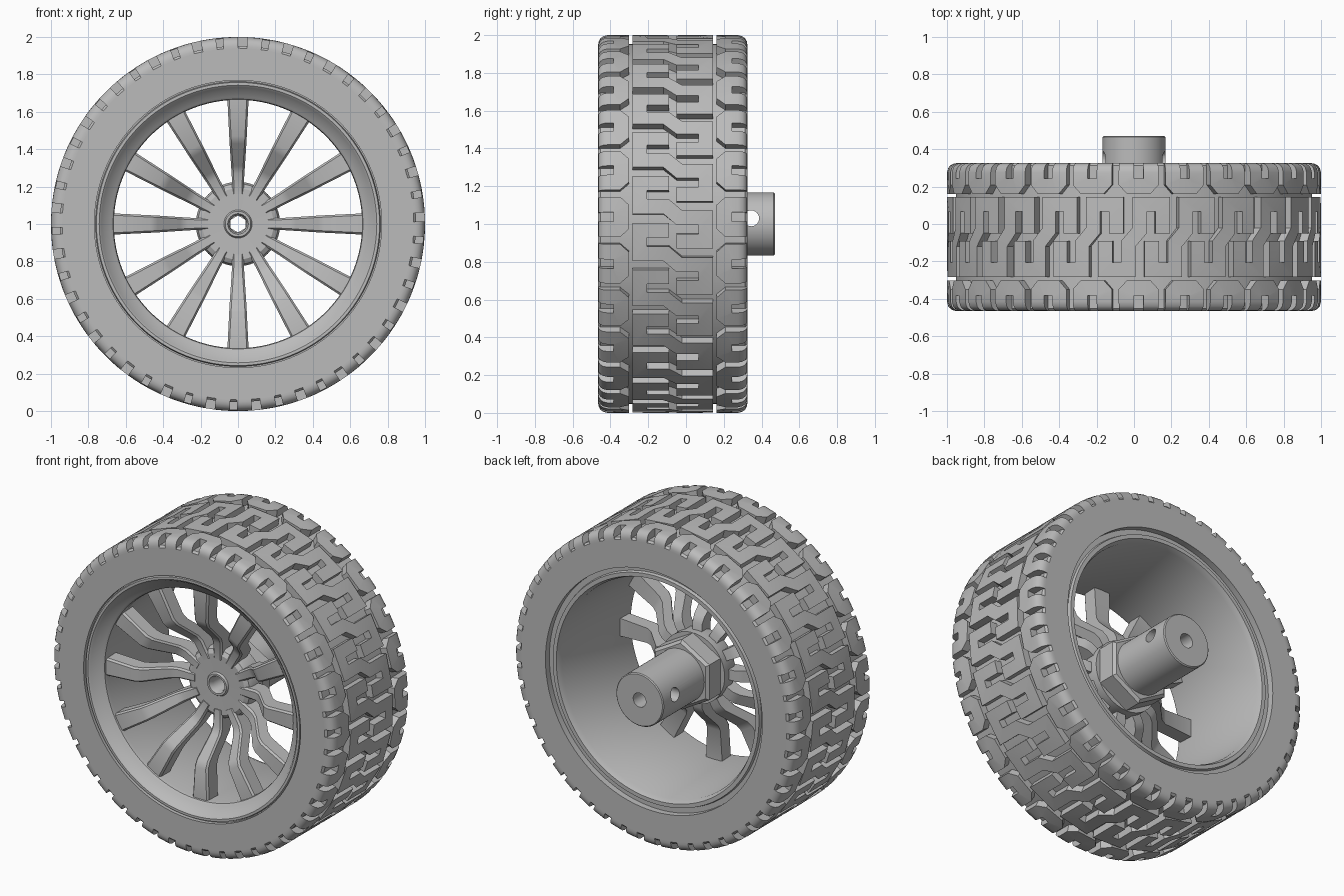
import bpy, bmesh, math
from mathutils import Vector

cube = bpy.data.objects.get("Cube")
if cube:
    bpy.data.objects.remove(cube, do_unlink=True)

grey = bpy.data.materials.new("plain grey")
grey.use_nodes = True
COLOUR = (0.5, 0.5, 0.5, 1)
grey.diffuse_color = COLOUR
grey.node_tree.nodes["Principled BSDF"].inputs["Base Color"].default_value = COLOUR

MID = -0.07       # middle of the tyre width
HALF = 0.395      # half of the tyre width
PITCHES = 25      # tread repeats
PITCH = 2 * math.pi / PITCHES


def polar(r, angle, y):
    """Point around the wheel axis; angle 0 is straight up."""
    return Vector((r * math.sin(angle), y, 1 + r * math.cos(angle)))


def finish(name, bm, angle=30):
    bmesh.ops.recalc_face_normals(bm, faces=bm.faces)
    mesh = bpy.data.meshes.new(name)
    bm.to_mesh(mesh)
    bm.free()
    mesh.materials.append(grey)
    obj = bpy.data.objects.new(name, mesh)
    bpy.context.collection.objects.link(obj)
    bpy.ops.object.select_all(action='DESELECT')
    bpy.context.view_layer.objects.active = obj
    obj.select_set(True)
    bpy.ops.object.shade_smooth_by_angle(angle=math.radians(angle))
    return obj


def revolve(name, profile, steps=100):
    """Spin a closed (radius, y) profile around the wheel axis."""
    bm = bmesh.new()
    rings = [[bm.verts.new(polar(r, 2 * math.pi * i / steps, y)) for r, y in profile]
             for i in range(steps)]
    n = len(profile)
    for i in range(steps):
        a, b = rings[i], rings[(i + 1) % steps]
        for j in range(n):
            k = (j + 1) % n
            bm.faces.new((a[j], a[k], b[k], b[j]))
    return finish(name, bm)


def tread_radius(v):
    """Outer radius of the tread, rounded at the shoulders."""
    edge = 0.05
    d = max(0, abs(v) - (HALF - edge))
    return 1 - edge + math.sqrt(max(0, edge * edge - d * d))


def ribbon(bm, path, width, turn):
    """Raised tread bar along a (round, across) path with mitred corners."""
    pts = [Vector(p) for p in path]
    rows = []
    for i, p in enumerate(pts):
        before = (p - pts[i - 1]).normalized() if i else None
        after = (pts[i + 1] - p).normalized() if i < len(pts) - 1 else None
        before, after = before or after, after or before
        n1, n2 = Vector((-before.y, before.x)), Vector((-after.y, after.x))
        side = (n1 + n2) * (width / 2 / (1 + n1.dot(n2)))
        row = []
        for q, top in ((p + side, 1), (p - side, 1), (p - side, 0), (p + side, 0)):
            r = tread_radius(q.y) if top else 0.935
            row.append(bm.verts.new(polar(r, q.x + turn, MID + q.y)))
        rows.append(row)
    for a, b in zip(rows, rows[1:]):
        for j in range(4):
            k = (j + 1) % 4
            bm.faces.new((a[j], a[k], b[k], b[j]))
    bm.faces.new(rows[0])
    bm.faces.new(rows[-1])


# Tyre carcass at the depth of the grooves
revolve("tyre_body", [
    (0.768, MID - HALF), (0.94, MID - HALF), (0.952, MID - HALF + 0.012),
    (0.952, MID + HALF - 0.012), (0.94, MID + HALF), (0.768, MID + HALF)])

# Hooked bars in the middle of the tread, point-symmetric
hook = [(0.155, 0.02), (0.155, 0.175), (0.03, 0.175), (0.03, 0.035)]
centre_path = hook + [(-s, -v) for s, v in reversed(hook)]
bm = bmesh.new()
for i in range(PITCHES):
    ribbon(bm, centre_path, 0.078, i * PITCH)
finish("centre_tread", bm, 25)

# U-shaped blocks on both shoulders, open to the sidewall
leg = [(0.066, HALF - d) for d in (0, 0.003, 0.012, 0.025, 0.05)]
half_u = leg + [(0.066, 0.295), (0.045, 0.272)]
u_path = half_u + [(-s, v) for s, v in reversed(half_u)]
for name, side in (("rear_shoulder_tread", 1), ("front_shoulder_tread", -1)):
    bm = bmesh.new()
    for i in range(PITCHES):
        ribbon(bm, [(s, v * side) for s, v in u_path], 0.082, (i + 0.1) * PITCH)
    finish(name, bm, 25)

# Rim: front lip, dished edge, tapered barrel and rear lip
revolve("rim", [
    (0.775, -0.44), (0.762, -0.44), (0.757, -0.458), (0.742, -0.458), (0.73, -0.448),
    (0.715, -0.425), (0.68, -0.405), (0.668, -0.395), (0.664, -0.375), (0.69, 0.27),
    (0.705, 0.305), (0.73, 0.305), (0.735, 0.285), (0.775, 0.285)])

# Twelve spokes, recessed at the hub and stepping forward to the rim
stations = [  # radius, front y, half width
    (0.16, -0.21, 0.03), (0.27, -0.215, 0.034), (0.31, -0.235, 0.037),
    (0.43, -0.36, 0.045), (0.47, -0.38, 0.047), (0.672, -0.385, 0.057)]
THICK = 0.1
bm = bmesh.new()
for i in range(12):
    angle = i * math.pi / 6
    out = Vector((math.sin(angle), 0, math.cos(angle)))
    across = Vector((out.z, 0, -out.x))
    rows = []
    for r, y, w in stations:
        base = out * r + Vector((0, 0, 1))
        section = ((-w, y + 0.012), (-w + 0.01, y), (w - 0.01, y), (w, y + 0.012),
                   (w, y + THICK), (-w, y + THICK))
        rows.append([bm.verts.new(base + across * s + Vector((0, t, 0))) for s, t in section])
    for a, b in zip(rows, rows[1:]):
        for j in range(6):
            k = (j + 1) % 6
            bm.faces.new((a[j], a[k], b[k], b[j]))
    bm.faces.new(rows[0])
    bm.faces.new(rows[-1])
finish("spokes", bm, 30)

# Hub with a bored collar on its front face
BORE = 0.045
revolve("hub", [
    (BORE, -0.19), (0.055, -0.215), (0.068, -0.215), (0.075, -0.203), (0.19, -0.205),
    (0.215, -0.19), (0.225, -0.165), (0.225, -0.07), (BORE, -0.07)], 64)

# Hexagonal nut behind the hub
revolve("hex_nut", [(BORE, -0.08), (0.225, -0.08), (0.225, 0.04), (0.205, 0.055),
                    (BORE, 0.055)], 6)

# Axle sleeve with a screw hole through its sides
sleeve = revolve("axle_sleeve", [
    (BORE, 0.0), (0.168, 0.0), (0.168, 0.464), (0.162, 0.47), (BORE, 0.47)], 64)
bpy.ops.mesh.primitive_cylinder_add(vertices=24, radius=0.042, depth=0.6,
                                    location=(0, 0.345, 1.03),
                                    rotation=(0, math.pi / 2, 0))
cutter = bpy.context.object
cutter.name = "screw_hole_cutter"
cutter.hide_render = True
bpy.ops.object.select_all(action='DESELECT')
bpy.context.view_layer.objects.active = sleeve
sleeve.select_set(True)
cut = sleeve.modifiers.new("screw_hole", 'BOOLEAN')
cut.operation = 'DIFFERENCE'
cut.object = cutter
bpy.ops.object.modifier_move_to_index(modifier=cut.name, index=0)
bpy.ops.object.modifier_apply(modifier=cut.name)
bpy.data.objects.remove(cutter, do_unlink=True)
bpy.ops.object.shade_smooth_by_angle(angle=math.radians(30))
